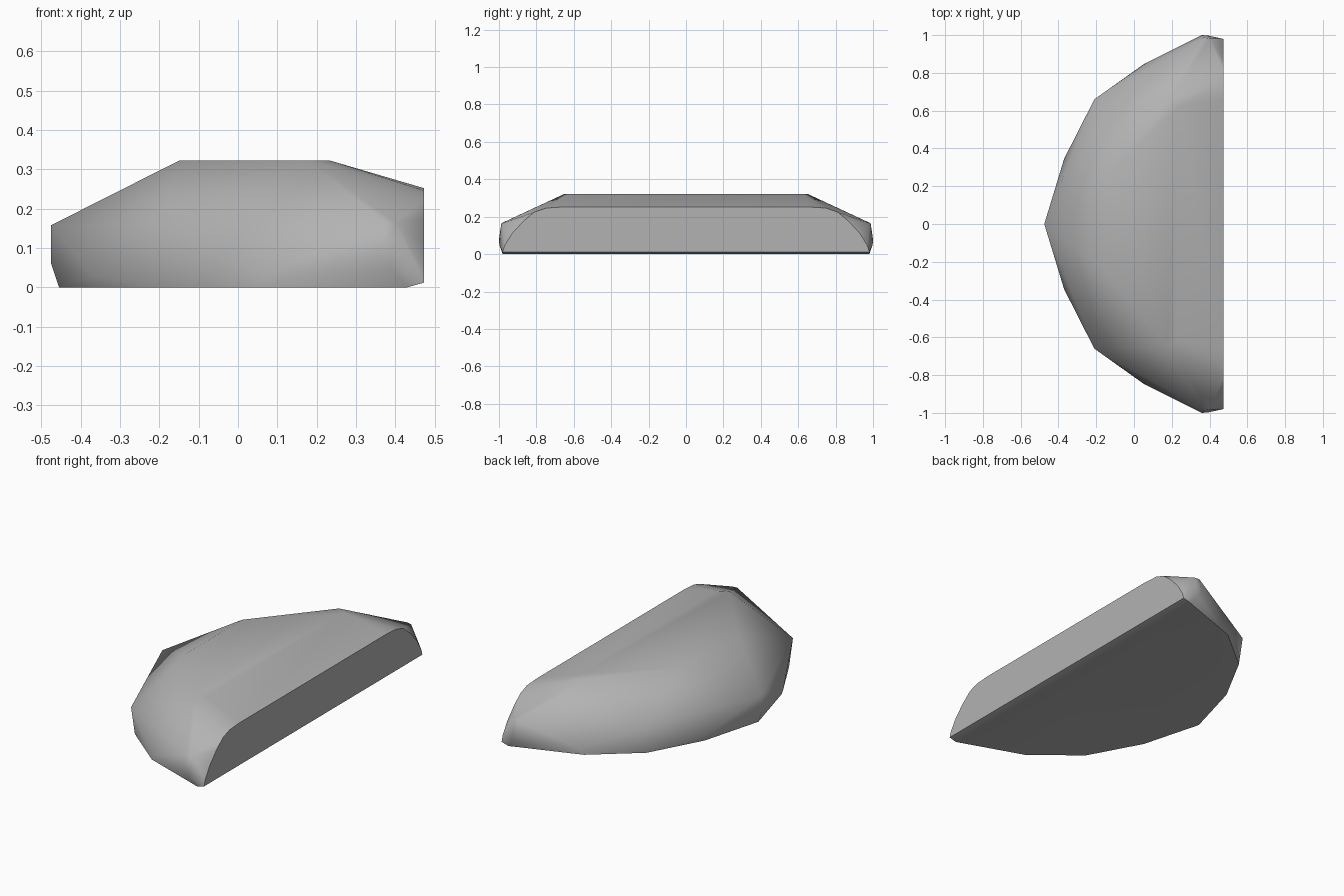
import bpy
import bmesh
import math

cube = bpy.data.objects.get("Cube")
if cube:
    bpy.data.objects.remove(cube, do_unlink=True)

# Stone material
stone = bpy.data.materials.new("grey_stone")
stone.use_nodes = True
grey = (0.45, 0.45, 0.45, 1)
stone.diffuse_color = grey
stone.node_tree.nodes["Principled BSDF"].inputs["Base Color"].default_value = grey

# Corner points of one half of the boulder, mirrored across y
nose = [(-0.475, 0, 0.158), (-0.475, 0, 0.06), (-0.455, 0, 0)]
crown = [(-0.15, 0.25, 0.322), (0.18, 0.65, 0.322), (0.235, 0.62, 0.322)]
shoulder = [(-0.21, 0.66, 0.157), (0.37, 0.987, 0.165), (0.4, 0.982, 0.165)]
foot = [(-0.37, 0.345, 0.03), (-0.36, 0.345, 0), (-0.2, 0.64, 0),
        (0.05, 0.845, 0), (0.07, 0.855, 0.03),
        (0.36, 1, 0.08), (0.39, 0.998, 0.05), (0.43, 0.98, 0)]

# Arched outline of the flat cut side
cut_x = 0.473
arch = [(0.98, 0.012), (0.97, 0.045), (0.93, 0.11), (0.87, 0.175),
        (0.81, 0.225), (0.75, 0.246), (0.66, 0.252)]
cut = [(cut_x, y, z) for y, z in arch]

# Boulder skin
bm = bmesh.new()
for x, y, z in nose + crown + shoulder + foot + cut:
    bm.verts.new((x, y, z))
    if y:
        bm.verts.new((x, -y, z))
hull = bmesh.ops.convex_hull(bm, input=bm.verts)
spare = {g for g in hull["geom_interior"] + hull["geom_unused"]
         if isinstance(g, bmesh.types.BMVert)}
bmesh.ops.delete(bm, geom=list(spare), context='VERTS')
bmesh.ops.dissolve_limit(bm, angle_limit=math.radians(0.5),
                         verts=bm.verts, edges=bm.edges)
bmesh.ops.recalc_face_normals(bm, faces=bm.faces)

mesh = bpy.data.meshes.new("half_boulder")
bm.to_mesh(mesh)
bm.free()
mesh.materials.append(stone)
boulder = bpy.data.objects.new("half_boulder", mesh)
bpy.context.collection.objects.link(boulder)

# Soft facets with a crisp cut side
bpy.ops.object.select_all(action='DESELECT')
boulder.select_set(True)
bpy.context.view_layer.objects.active = boulder
bpy.ops.object.shade_smooth_by_angle(angle=math.radians(40))
